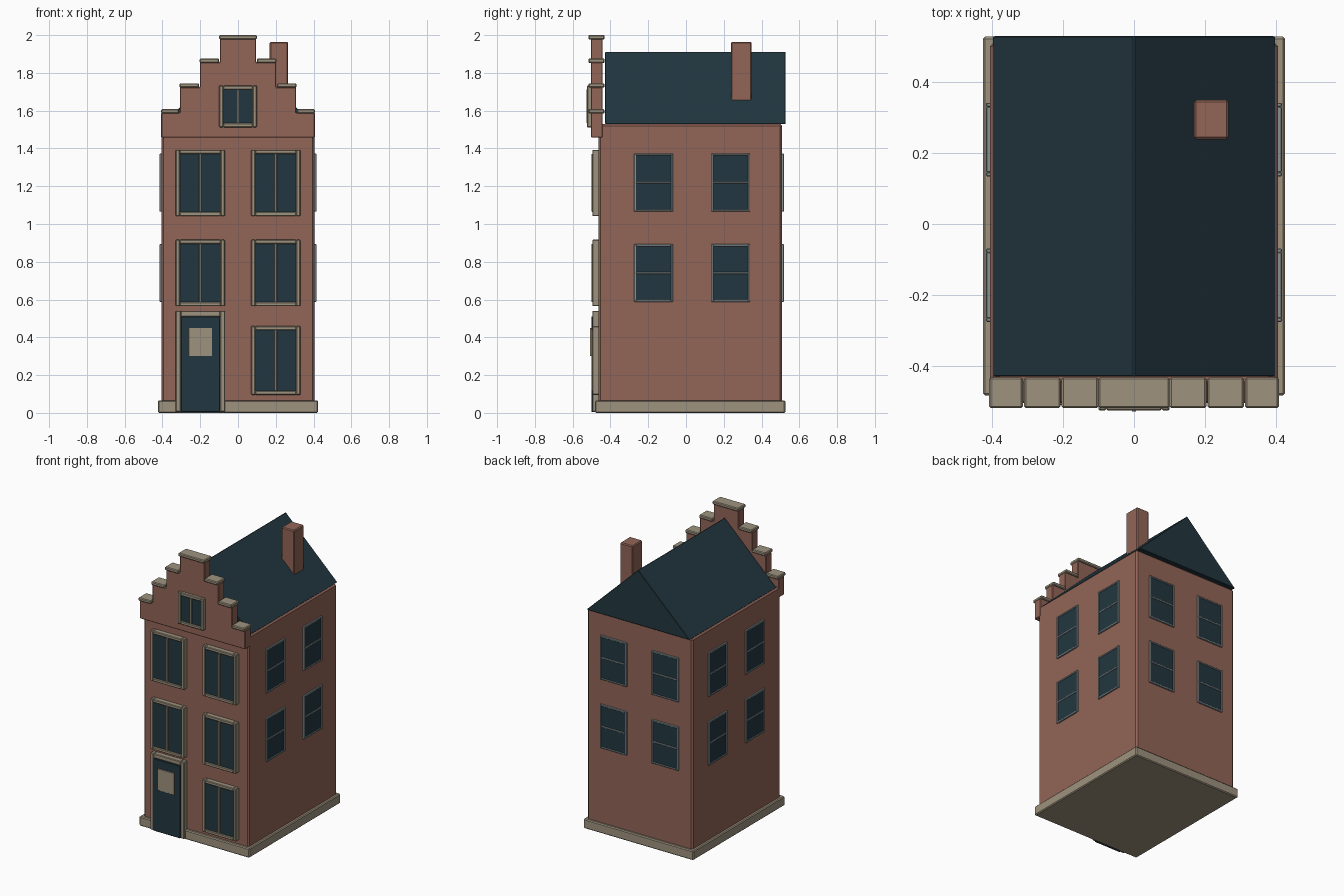
import bpy, bmesh
from math import pi
from mathutils import Matrix, Vector

if "Cube" in bpy.data.objects:
    bpy.data.objects.remove(bpy.data.objects["Cube"])


def material(name, rgb):
    m = bpy.data.materials.new(name)
    m.diffuse_color = (*rgb, 1)
    m.use_nodes = True
    m.node_tree.nodes["Principled BSDF"].inputs["Base Color"].default_value = m.diffuse_color
    return m


BRICK = material("brick", (0.29, 0.13, 0.095))
STONE = material("stone", (0.34, 0.29, 0.21))
DARK = material("dark_slate", (0.016, 0.037, 0.05))
GREY = material("grey_trim", (0.25, 0.29, 0.30))


def finish(name, bm, mat, bevel):
    bmesh.ops.recalc_face_normals(bm, faces=bm.faces)
    me = bpy.data.meshes.new(name)
    bm.to_mesh(me)
    bm.free()
    me.materials.append(mat)
    ob = bpy.data.objects.new(name, me)
    bpy.context.collection.objects.link(ob)
    if bevel:
        mod = ob.modifiers.new("bevel", "BEVEL")
        mod.width = bevel
        mod.segments = 1
    return ob


def boxes(name, items, mat, bevel=0.004, turn=0):
    """One object from (x0, x1, y0, y1, z0, z1) boxes, turned about z."""
    bm = bmesh.new()
    for x0, x1, y0, y1, z0, z1 in items:
        centre = Vector((x0 + x1, y0 + y1, z0 + z1)) / 2
        m = (Matrix.Rotation(turn, 4, 'Z') @ Matrix.Translation(centre)
             @ Matrix.Diagonal((x1 - x0, y1 - y0, z1 - z0, 1)))
        bmesh.ops.create_cube(bm, size=1, matrix=m)
    return finish(name, bm, mat, bevel)


def prism(name, outline, y0, y1, mat, bevel=0.004):
    """Extrude an x-z outline along y."""
    bm = bmesh.new()
    face = bm.faces.new([bm.verts.new((x, y0, z)) for x, z in outline])
    out = bmesh.ops.extrude_face_region(bm, geom=[face])
    verts = [v for v in out["geom"] if isinstance(v, bmesh.types.BMVert)]
    bmesh.ops.translate(bm, verts=verts, vec=(0, y1 - y0, 0))
    return finish(name, bm, mat, bevel)


def frame_bars(x0, x1, z0, z1, t, front, back):
    return [(x0, x0 + t, front, back, z0, z1), (x1 - t, x1, front, back, z0, z1),
            (x0 + t, x1 - t, front, back, z1 - t, z1),
            (x0 + t, x1 - t, front, back, z0, z0 + t)]


def front_window(name, x, half, z0, z1, front, wall):
    x0, x1, t = x - half, x + half, 0.022
    boxes(name + "_frame", frame_bars(x0, x1, z0, z1, t, front, wall + 0.005), STONE)
    boxes(name + "_glass", [(x0 + t, x1 - t, front + 0.008, wall + 0.005, z0 + t, z1 - t)], DARK, 0)
    boxes(name + "_mullion", [(x - 0.006, x + 0.006, front - 0.003, wall, z0 + t, z1 - t)], STONE, 0.001)


def sash_window(name, u, z0, z1, wall, turn):
    u0, u1, t = u - 0.103, u + 0.103, 0.011
    zm = (z0 + z1) / 2
    front, back = -wall - 0.01, -wall + 0.005
    bars = frame_bars(u0, u1, z0, z1, t, front, back)
    bars.append((u0 + t, u1 - t, front, back, zm - 0.005, zm + 0.005))
    boxes(name + "_frame", bars, GREY, 0.002, turn)
    boxes(name + "_glass", [(u0 + t, u1 - t, front + 0.004, back, z0 + t, z1 - t)], DARK, 0, turn)


# Walls, plinth, roof and chimney
boxes("walls", [(-0.405, 0.405, -0.462, 0.508, 0.01, 1.53)], BRICK, 0.01)
boxes("plinth", [(-0.424, 0.424, -0.482, 0.526, 0, 0.066)], STONE, 0.006)
prism("roof", [(-0.398, 1.53), (0.398, 1.53), (0, 1.912)], -0.428, 0.528, DARK, 0.003)
boxes("chimney", [(0.168, 0.266, 0.238, 0.348, 1.5, 1.964)], BRICK, 0.006)

# Stepped gable: (outer half width, inner half width, coping top)
steps = [(0.407, 0.312, 1.608), (0.309, 0.206, 1.745),
         (0.203, 0.1, 1.876), (0.097, 0.0, 2.0)]
right = [(0.407, 1.457)]
for i, (outer, inner, top) in enumerate(steps):
    edge = outer if i == 0 else outer - 0.001
    right.append((edge, top - 0.02))
    if i < 3:
        right.append((steps[i + 1][0] - 0.001, top - 0.02))
right = [right[0]] + right[1:]
prism("stepped_gable", right + [(-x, z) for x, z in reversed(right)], -0.503, -0.441, BRICK, 0.004)
copings = []
for outer, inner, top in steps:
    if inner:
        for a, b in ((inner, outer), (-outer, -inner)):
            copings.append((a, b, -0.517, -0.431, top - 0.023, top))
    else:
        copings.append((-0.1, 0.1, -0.517, -0.431, top - 0.023, top))
boxes("gable_copings", copings, STONE, 0.005)

# Front windows
for name, x, z0, z1 in (("upper_left_window", -0.2, 1.042, 1.393),
                        ("upper_right_window", 0.2, 1.042, 1.393),
                        ("middle_left_window", -0.2, 0.565, 0.917),
                        ("middle_right_window", 0.2, 0.565, 0.917),
                        ("ground_window", 0.2, 0.095, 0.46)):
    front_window(name, x, 0.13, z0, z1, -0.496, -0.462)
front_window("gable_window", 0, 0.1, 1.512, 1.733, -0.524, -0.503)

# Door
boxes("door_frame", [(-0.33, -0.303, -0.496, -0.455, 0.005, 0.54),
                     (-0.095, -0.068, -0.496, -0.455, 0.005, 0.54),
                     (-0.303, -0.095, -0.496, -0.455, 0.51, 0.54)], STONE)
boxes("door", [(-0.303, -0.095, -0.501, -0.455, 0.005, 0.51)], DARK, 0.003)
boxes("door_light", [(-0.261, -0.137, -0.508, -0.495, 0.3, 0.45)], STONE, 0.001)

# Sash windows on the right, left and back walls
for side, wall, turn, spots in (("right", 0.405, pi / 2, (-0.172, 0.237)),
                                ("left", 0.405, -pi / 2, (0.172, -0.237)),
                                ("back", 0.508, pi, (-0.2, 0.2))):
    for i, u in enumerate(spots):
        for level, z0, z1 in (("middle", 0.588, 0.893), ("upper", 1.066, 1.373)):
            sash_window(f"{side}_{level}_window_{i + 1}", u, z0, z1, wall, turn)
